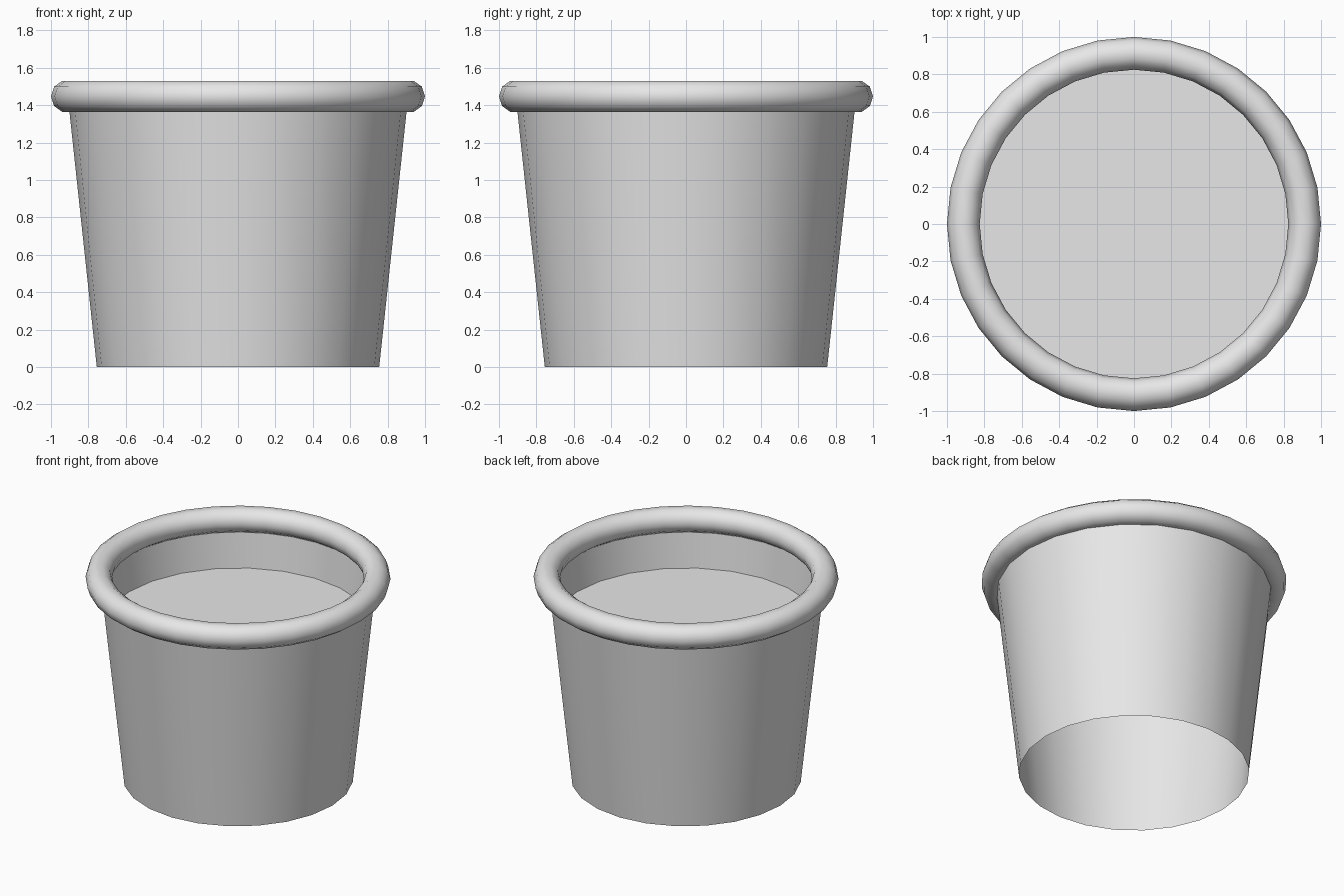
import bpy, math

cube = bpy.data.objects.get("Cube")
if cube:
    bpy.data.objects.remove(cube, do_unlink=True)

grey = bpy.data.materials.new("plain grey")
grey.use_nodes = True
colour = (0.8, 0.8, 0.8, 1)
grey.diffuse_color = colour
grey.node_tree.nodes["Principled BSDF"].inputs["Base Color"].default_value = colour

SIDES = 24
BASE_R, TOP_R, TOP_Z = 0.755, 0.91, 1.447
FILL_Z = 1.11


def finish(name, smooth=True):
    obj = bpy.context.object
    obj.name = obj.data.name = name
    obj.data.materials.append(grey)
    if smooth:
        bpy.ops.object.shade_smooth_by_angle(angle=math.radians(45))
    return obj


# Tapered wall, open at both ends
bpy.ops.mesh.primitive_cone_add(vertices=SIDES, radius1=BASE_R, radius2=TOP_R,
                                depth=TOP_Z, end_fill_type='NOTHING',
                                location=(0, 0, TOP_Z / 2))
finish("pot_wall")

# Rounded rim
bpy.ops.mesh.primitive_torus_add(major_segments=32, minor_segments=10,
                                 major_radius=0.9125, minor_radius=0.0875,
                                 location=(0, 0, TOP_Z))
finish("rim")

# Flat fill inside, meeting the wall
fill_r = BASE_R + (TOP_R - BASE_R) * FILL_Z / TOP_Z
bpy.ops.mesh.primitive_circle_add(vertices=SIDES, radius=fill_r, fill_type='NGON',
                                  location=(0, 0, FILL_Z))
finish("fill_surface", smooth=False)
